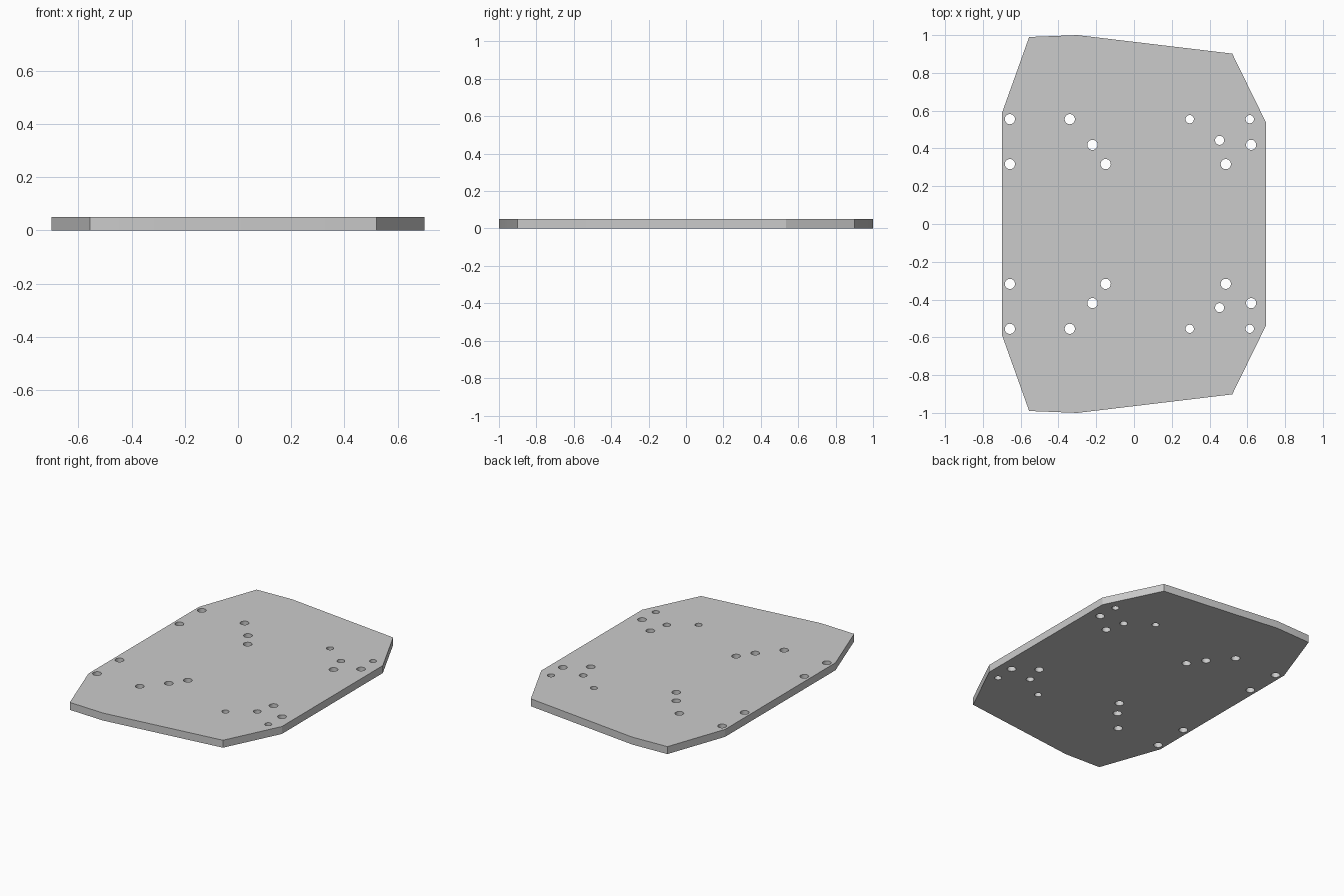
import bpy, bmesh, math

if "Cube" in bpy.data.objects:
    bpy.data.objects.remove(bpy.data.objects["Cube"])

THICKNESS = 0.05
SIDES = 32

# Half outline (y > 0), left to right
half = [(-0.70, 0.585), (-0.555, 0.99), (-0.30, 1.0), (0.52, 0.902), (0.70, 0.535)]
outline = half + [(x, -y) for x, y in reversed(half)]

# Mounting holes in the y > 0 half: x, y, radius
holes = [
    (-0.657, 0.555, 0.027), (-0.657, 0.317, 0.027), (-0.34, 0.555, 0.027),
    (-0.22, 0.419, 0.027), (-0.15, 0.317, 0.027), (0.295, 0.555, 0.022),
    (0.613, 0.555, 0.022), (0.453, 0.443, 0.024), (0.62, 0.419, 0.027),
    (0.486, 0.317, 0.027),
]


def circle(cx, cy, r):
    return [(cx + r * math.cos(2 * math.pi * i / SIDES),
             cy + r * math.sin(2 * math.pi * i / SIDES)) for i in range(SIDES)]


def add_loop(bm, points):
    verts = [bm.verts.new((x, y, 0)) for x, y in points]
    return [bm.edges.new((v, verts[i - 1])) for i, v in enumerate(verts)]


# Flat plate with holes, mirrored front to back
bm = bmesh.new()
edges = add_loop(bm, outline)
for x, y, r in holes:
    for side in (1, -1):
        edges += add_loop(bm, circle(x, y * side, r))
bmesh.ops.triangle_fill(bm, edges=edges, use_beauty=True, use_dissolve=False, normal=(0, 0, 1))

# Thicken upward
result = bmesh.ops.extrude_face_region(bm, geom=bm.faces[:], use_keep_orig=True)
top = [g for g in result["geom"] if isinstance(g, bmesh.types.BMVert)]
bmesh.ops.translate(bm, verts=top, vec=(0, 0, THICKNESS))
bmesh.ops.recalc_face_normals(bm, faces=bm.faces[:])

mesh = bpy.data.meshes.new("mounting_plate")
bm.to_mesh(mesh)
bm.free()
plate = bpy.data.objects.new("mounting_plate", mesh)
bpy.context.collection.objects.link(plate)

# Smooth hole walls, crisp rims
bpy.context.view_layer.objects.active = plate
plate.select_set(True)
bpy.ops.object.shade_smooth_by_angle(angle=math.radians(15))
